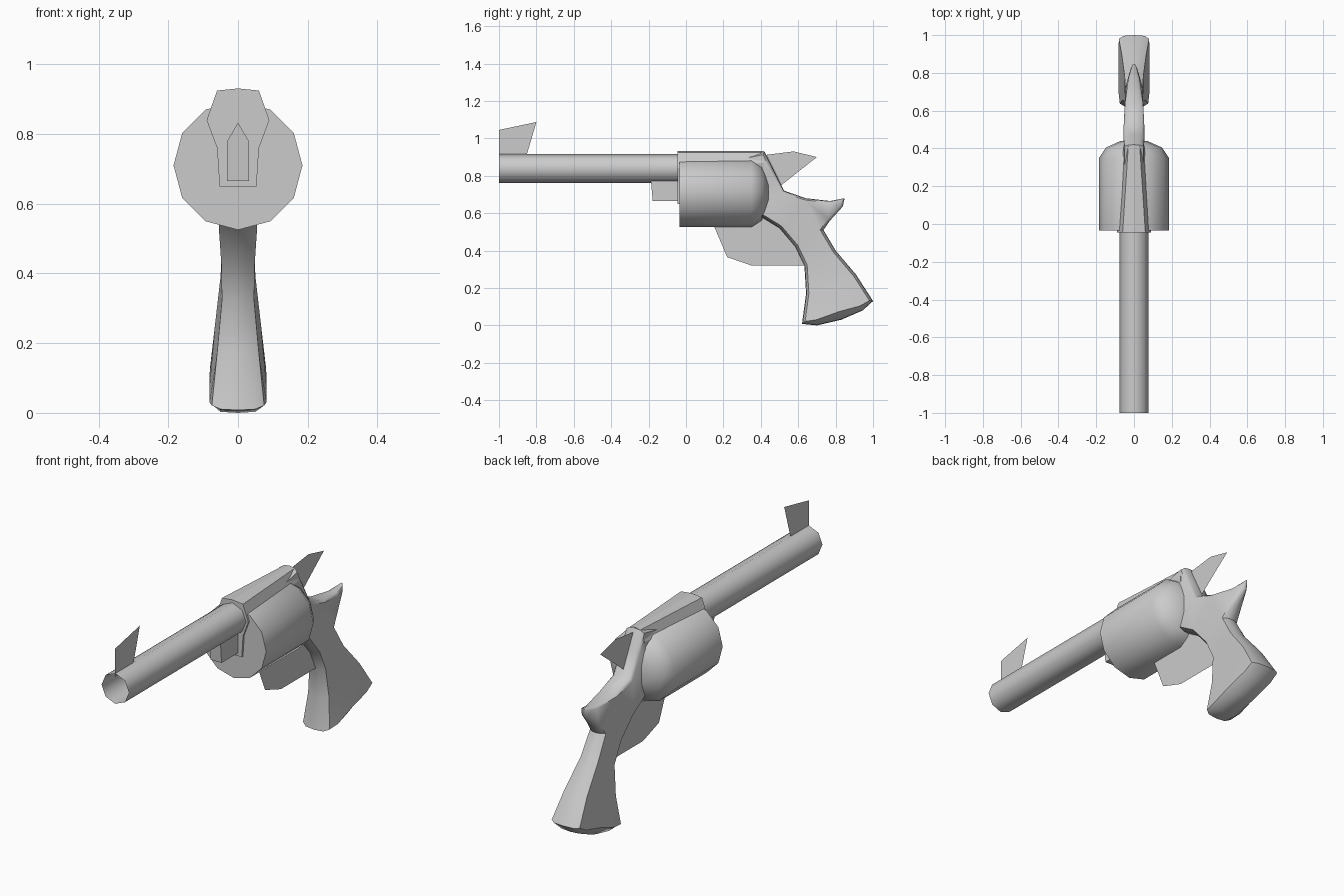
import bpy, bmesh, math
from mathutils import Vector

if "Cube" in bpy.data.objects:
    bpy.data.objects.remove(bpy.data.objects["Cube"])


def make(name, verts, faces, smooth=True):
    me = bpy.data.meshes.new(name)
    bm = bmesh.new()
    vs = [bm.verts.new(v) for v in verts]
    for f in faces:
        bm.faces.new([vs[i] for i in f])
    bmesh.ops.recalc_face_normals(bm, faces=bm.faces[:])
    bmesh.ops.triangulate(bm, faces=[f for f in bm.faces if len(f.verts) > 12])
    bm.to_mesh(me)
    bm.free()
    ob = bpy.data.objects.new(name, me)
    bpy.context.collection.objects.link(ob)
    if smooth:
        bpy.ops.object.select_all(action='DESELECT')
        ob.select_set(True)
        bpy.context.view_layer.objects.active = ob
        bpy.ops.object.shade_smooth_by_angle(angle=math.radians(48))
    return ob


def loft(name, rings, cap_start=True, cap_end=True, smooth=True):
    """Join equal-length closed rings of points."""
    n = len(rings[0])
    verts = [p for r in rings for p in r]
    faces = [(k * n + i, k * n + (i + 1) % n, (k + 1) * n + (i + 1) % n, (k + 1) * n + i)
             for k in range(len(rings) - 1) for i in range(n)]
    if cap_start:
        faces.append(tuple(range(n)))
    if cap_end:
        faces.append(tuple(range((len(rings) - 1) * n, len(rings) * n)))
    return make(name, verts, faces, smooth)


def circle(y, r, z, n):
    return [(r * math.cos(2 * math.pi * i / n), y, z + r * math.sin(2 * math.pi * i / n))
            for i in range(n)]


def mirrored(y, half):
    """Closed cross-section from its right half (x, z)."""
    return [(x, y, z) for x, z in half] + [(-x, y, z) for x, z in reversed(half) if x > 0]


def sheet(name, pts):
    return make(name, [(0, y, z) for y, z in pts], [tuple(range(len(pts)))], False)


# Barrel: open eight-sided tube
loft("barrel", [circle(-1.0, 0.078, 0.838, 8), circle(-0.04, 0.078, 0.838, 8)], False, False)

# Cylinder with rounded back
loft("cylinder", [circle(y, r, 0.71, 12) for y, r in
                  [(-0.035, 0.185), (0.35, 0.185), (0.405, 0.148), (0.44, 0.07)]])

# Ejector housing under the barrel
housing = [(0, 0.833), (0.031, 0.78), (0.031, 0.665)]
loft("ejector_housing", [[(x, y - (0.01 if z > 0.7 else 0), z) for x, y, z in mirrored(-0.178, housing)],
                         mirrored(-0.03, housing)], smooth=False)

# Top strap tapering towards the back
front = [(0, 0.931), (0.06, 0.925), (0.09, 0.84), (0.06, 0.76), (0.053, 0.65)]
back = [(0, 0.931), (0.03, 0.925), (0.055, 0.87), (0.055, 0.76), (0.053, 0.65)]
loft("top_strap", [mirrored(-0.045, front), mirrored(0.415, back)], smooth=False)

# Rear frame and grip: y, z, rim half width, side half width, bevel depth
profile = [
    (0.42, 0.93, 0.03, 0.05, 0.015), (0.47, 0.83, 0.04, 0.055, 0.018),
    (0.525, 0.72, 0.043, 0.055, 0.015), (0.64, 0.68, 0.036, 0.048, 0.01),
    (0.77, 0.665, 0.02, 0.03, 0.01), (0.848, 0.68, 0.006, 0.012, 0.01),
    (0.838, 0.635, 0.008, 0.016, 0.012), (0.77, 0.56, 0.022, 0.036, 0.014),
    (0.735, 0.51, 0.026, 0.045, 0.015), (0.80, 0.40, 0.024, 0.05, 0.015),
    (0.91, 0.27, 0.036, 0.065, 0.015), (1.0, 0.13, 0.055, 0.08, 0.015),
    (0.945, 0.08, 0.05, 0.082, 0.028), (0.83, 0.03, 0.05, 0.082, 0.045),
    (0.70, 0.0, 0.05, 0.082, 0.03), (0.62, 0.008, 0.05, 0.075, 0.015),
    (0.642, 0.17, 0.036, 0.06, 0.015), (0.633, 0.32, 0.022, 0.046, 0.015),
    (0.585, 0.42, 0.024, 0.048, 0.015), (0.50, 0.52, 0.03, 0.055, 0.015),
    (0.41, 0.575, 0.03, 0.055, 0.015), (0.30, 0.62, 0.03, 0.05, 0.01),
    (0.30, 0.90, 0.03, 0.05, 0.01)]


def inset(i, d):
    a, b, c = [Vector(profile[(i + k) % len(profile)][:2]) for k in (-1, 0, 1)]
    u, v = (b - a).normalized(), (c - b).normalized()
    m = Vector((u.y + v.y, -u.x - v.x)) / (1 + u.dot(v))
    return b + m * d


rings = []
for side, level in [(-1, 2), (-1, 1), (0, 0), (1, 1), (1, 2)]:
    ring = []
    for i, (y, z, rim, wide, depth) in enumerate(profile):
        p = inset(i, (0, 0.003, depth)[level])
        ring.append((side * (0, rim, wide)[level], p.x, p.y))
    rings.append(ring)
loft("grip_frame", rings)

# Flat single-sheet parts
sheet("front_sight", [(-1, 0.90), (-1, 1.045), (-0.80, 1.087), (-0.855, 0.90)])
sheet("hammer", [(0.43, 0.912), (0.575, 0.93), (0.70, 0.90), (0.51, 0.75)])
sheet("trigger_guard", [(0.15, 0.53), (0.22, 0.365), (0.35, 0.32), (0.635, 0.32),
                        (0.585, 0.43), (0.50, 0.53), (0.41, 0.58)])
